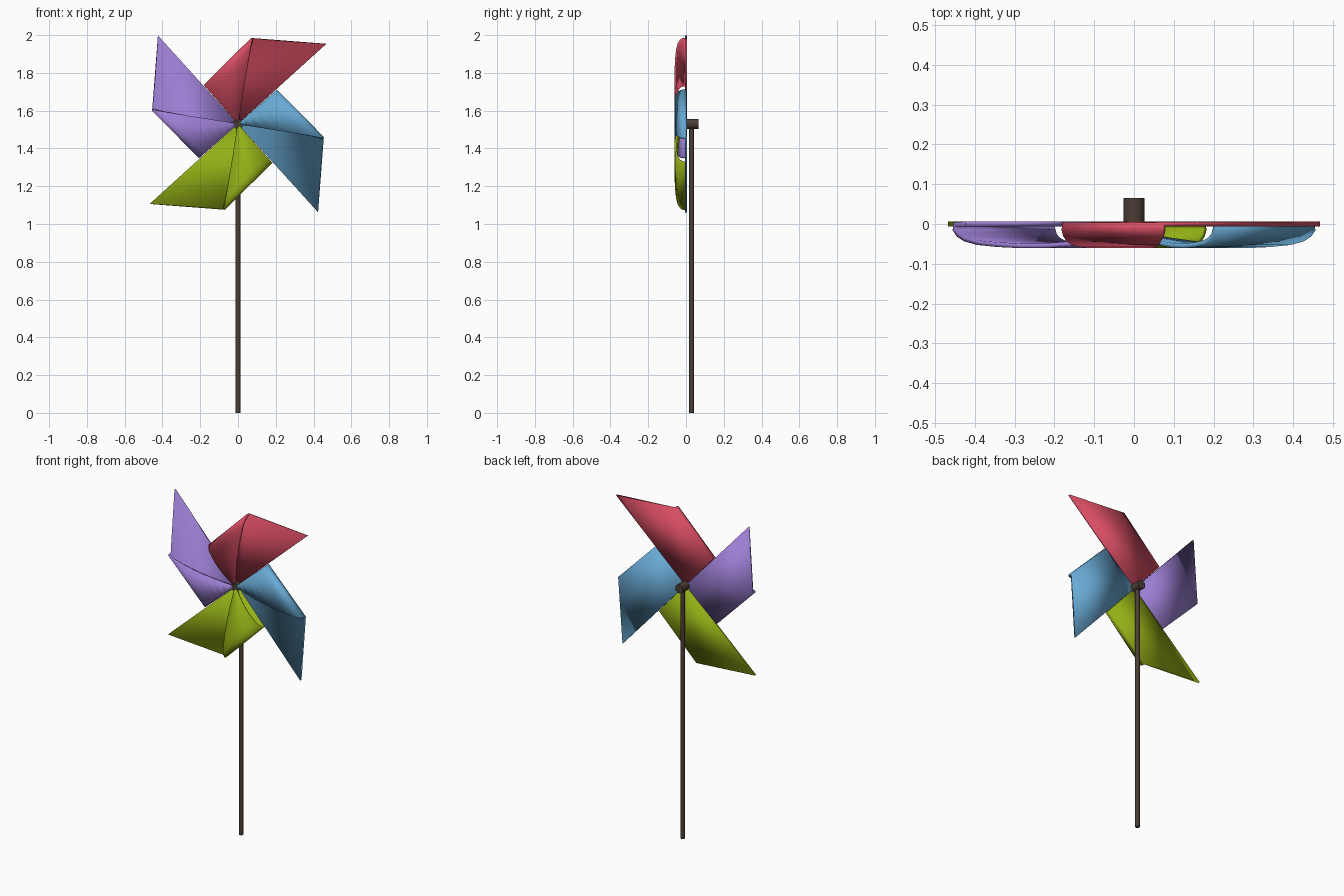
import bpy, bmesh, math
from mathutils import Vector, Matrix

if "Cube" in bpy.data.objects:
    bpy.data.objects.remove(bpy.data.objects["Cube"])

HUB_Z = 1.53


def material(name, rgb):
    m = bpy.data.materials.new(name)
    m.diffuse_color = (*rgb, 1)
    m.use_nodes = True
    m.node_tree.nodes["Principled BSDF"].inputs["Base Color"].default_value = m.diffuse_color
    return m


def smooth(ob):
    bpy.ops.object.select_all(action='DESELECT')
    ob.select_set(True)
    bpy.context.view_layer.objects.active = ob
    bpy.ops.object.shade_smooth_by_angle(angle=math.radians(35))


# Paper curl: (fraction of the way from fold to hub, depth)
CURL = [(0.0, -0.001), (0.0, -0.015), (0.02, -0.028), (0.06, -0.039), (0.13, -0.047),
        (0.24, -0.052), (0.38, -0.055), (0.52, -0.054), (0.66, -0.049),
        (0.8, -0.04), (0.9, -0.031), (1.0, -0.021)]


def blade(name, mat, turn):
    """Flat back sheet whose outer edge curls forward to the hub."""
    fold = Vector((-0.178, 0.202))
    corner = Vector((0.075, 0.452))
    tip = Vector((0.468, 0.424))
    along = corner - fold
    bm = bmesh.new()

    def vert(p, y):
        return bm.verts.new((p.x, y, p.y))

    rows = []
    for t, y in CURL:
        start = fold * (1 - t)
        row = [vert(start, y)]
        if t < 1:
            row.append(vert(start + along * (1 - t), y))
        rows.append(row)
    for a, b in zip(rows, rows[1:]):
        bm.faces.new([a[0], a[1]] + b[::-1])
    # flat back sheet
    bm.faces.new([vert(Vector((0, 0)), 0), vert(tip, 0), rows[0][1], rows[0][0]])
    bmesh.ops.recalc_face_normals(bm, faces=bm.faces)
    bm.transform(Matrix.Translation((0, 0, HUB_Z)) @ Matrix.Rotation(turn, 4, 'Y'))
    me = bpy.data.meshes.new(name)
    bm.to_mesh(me)
    bm.free()
    me.materials.append(mat)
    ob = bpy.data.objects.new(name, me)
    bpy.context.collection.objects.link(ob)
    smooth(ob)
    s = ob.modifiers.new("paper_thickness", 'SOLIDIFY')
    s.thickness = 0.012
    s.offset = 0
    return ob


def rod(name, mat, radius, length, centre, rot=(0, 0, 0), sides=12):
    bpy.ops.mesh.primitive_cylinder_add(vertices=sides, radius=radius, depth=length,
                                        location=centre, rotation=rot)
    ob = bpy.context.object
    ob.name = name
    ob.data.materials.append(mat)
    smooth(ob)
    return ob


# Four blades, clockwise from the top
colours = [("red", (0.68, 0.075, 0.125)), ("blue", (0.14, 0.40, 0.66)),
           ("green", (0.29, 0.43, 0.008)), ("purple", (0.33, 0.21, 0.65))]
for i, (n, rgb) in enumerate(colours):
    blade(n + "_blade", material(n + " paper", rgb), i * math.pi / 2)

# Stick and hub
wood = material("dark wood", (0.07, 0.048, 0.034))
rod("stick", wood, 0.013, HUB_Z, (0, 0.03, HUB_Z / 2))
rod("hub", wood, 0.027, 0.097, (0, 0.0165, HUB_Z), (math.pi / 2, 0, 0))
